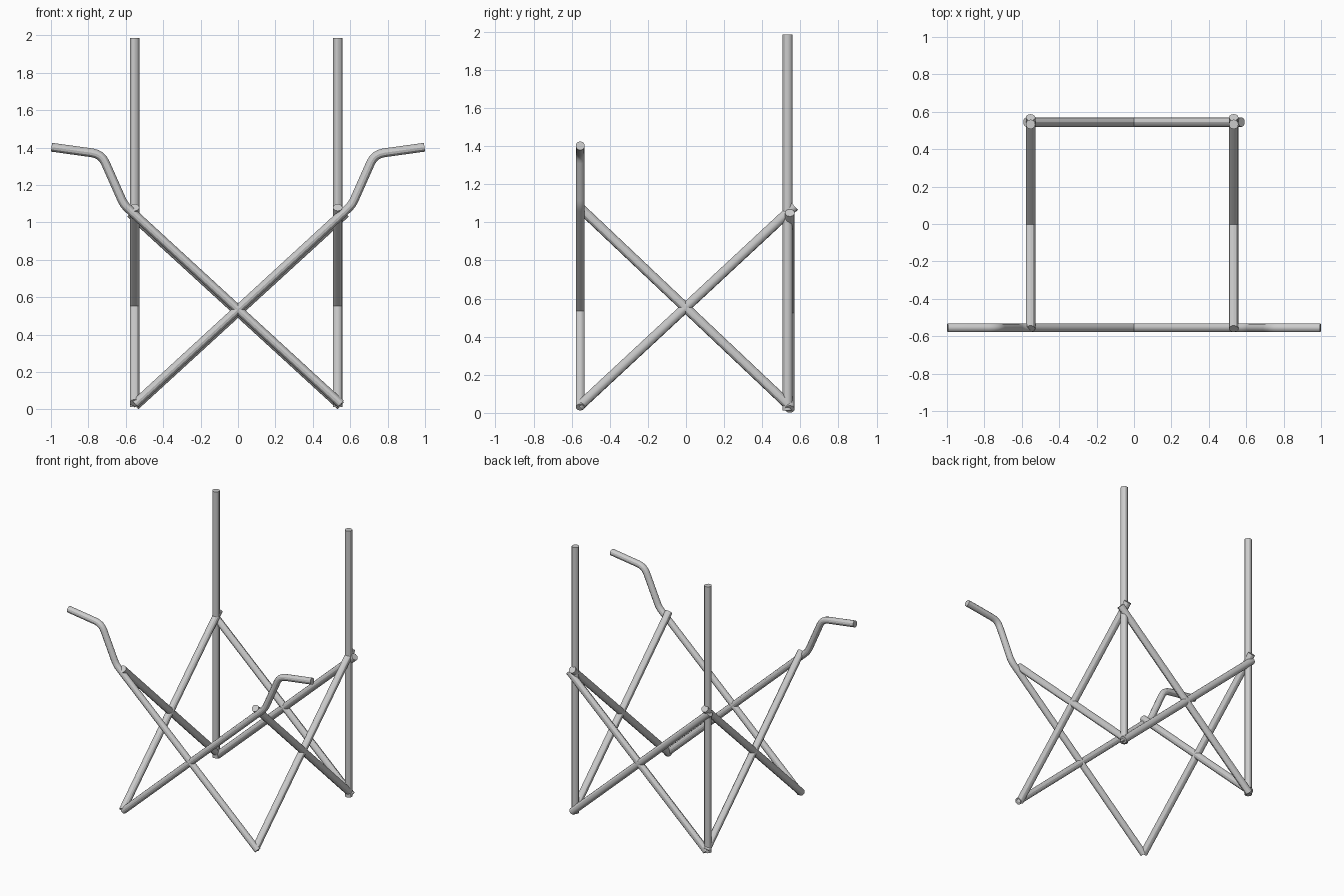
import bpy
from mathutils import Vector

if "Cube" in bpy.data.objects:
    bpy.data.objects.remove(bpy.data.objects["Cube"])

R = 0.0255


def tube(name, pts, r=R):
    """Round capped tube along a list of points, as a smooth mesh."""
    cu = bpy.data.curves.new(name, 'CURVE')
    cu.dimensions = '3D'
    cu.bevel_depth = r
    cu.bevel_resolution = 4
    cu.use_fill_caps = True
    sp = cu.splines.new('POLY')
    sp.points.add(len(pts) - 1)
    for p, co in zip(sp.points, pts):
        p.co = (*co, 1)
    ob = bpy.data.objects.new(name, cu)
    bpy.context.collection.objects.link(ob)
    bpy.ops.object.select_all(action='DESELECT')
    bpy.context.view_layer.objects.active = ob
    ob.select_set(True)
    bpy.ops.object.convert(target='MESH')
    bpy.ops.object.shade_smooth_by_angle()
    return ob


def rounded(pts, cut, steps=4):
    """Replace inner corners of a path by short arcs."""
    pts = [Vector(p) for p in pts]
    out = [pts[0]]
    for a, b, c, d in zip(pts, pts[1:], pts[2:], cut):
        p = b + (a - b).normalized() * d
        q = b + (c - b).normalized() * d
        for i in range(steps + 1):
            t = i / steps
            out.append(p * (1 - t) ** 2 + b * 2 * t * (1 - t) + q * t * t)
    return out + [pts[-1]]


XL, XR = -0.553, 0.533       # planes of the side frames
YF, YB = -0.555, 0.545       # planes of the front and back frames

# front crossed legs that bend outward into arm rests
for side, s in (("right", 1), ("left", -1)):
    path = [(-0.55 * s, YF, 0.03), (0.61 * s, YF, 1.095),
            (0.73 * s, YF, 1.365), (0.997 * s, YF, 1.402)]
    tube(f"front_leg_and_arm_{side}", rounded(path, (0.03, 0.05)), 0.0235)

# back crossed legs
for side, s in (("right", 1), ("left", -1)):
    tube(f"back_cross_leg_{side}",
         [(-0.55 * s, YB, 0.02), (0.575 * s, YB, 1.05)])

# side crossed legs and back uprights
for side, x in (("left", XL), ("right", XR)):
    tube(f"side_leg_rising_back_{side}", [(x, -0.56, 0.035), (x, 0.57, 1.085)])
    tube(f"side_leg_rising_front_{side}", [(x, 0.55, 0.03), (x, -0.56, 1.08)])
    tube(f"back_upright_{side}", [(x, 0.533, 0.012), (x, 0.533, 1.985)])
